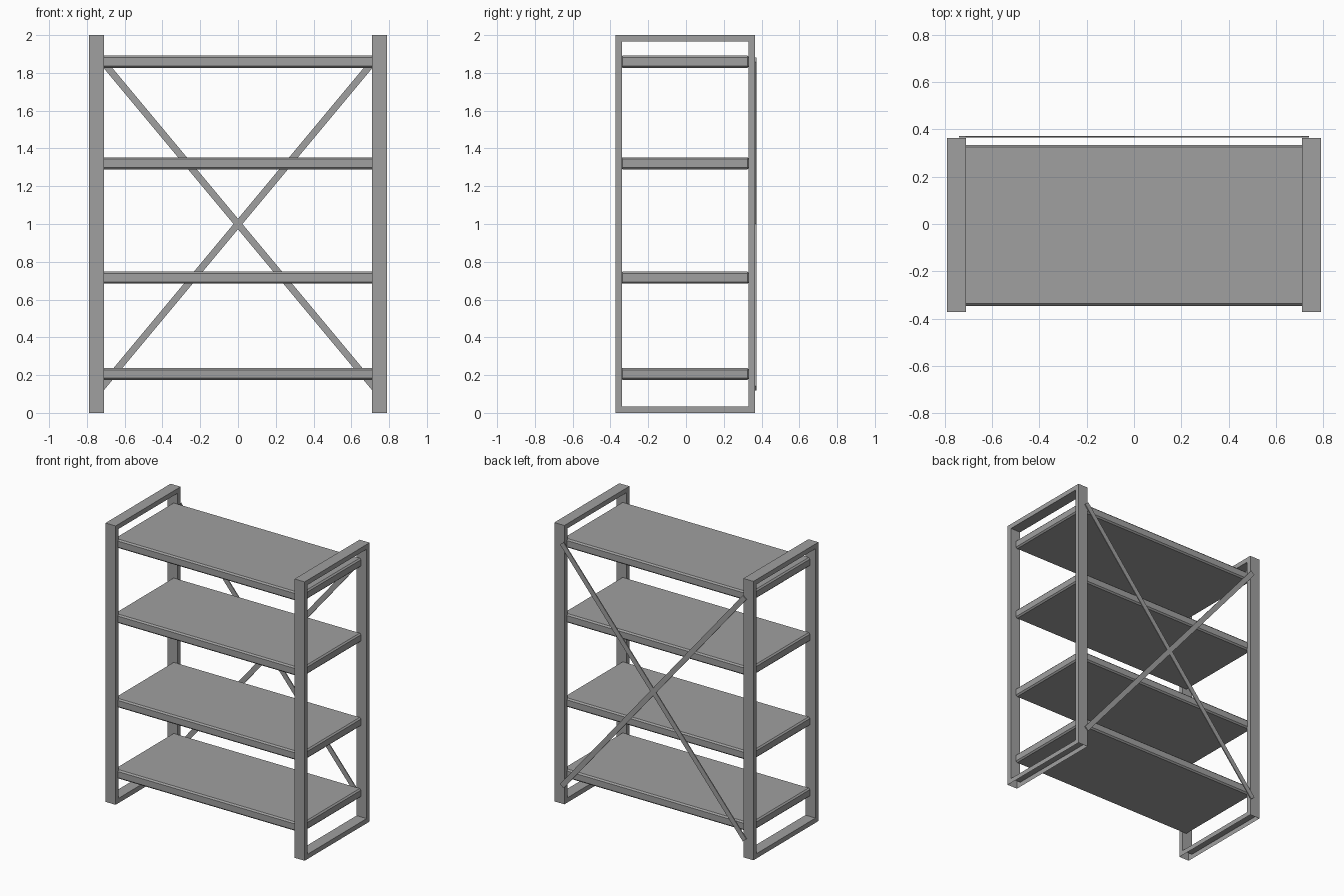
import bpy
import bmesh
import math
from mathutils import Matrix

cube = bpy.data.objects.get("Cube")
if cube:
    bpy.data.objects.remove(cube, do_unlink=True)

# Single painted metal colour
GREY = (0.35, 0.35, 0.35, 1.0)
metal = bpy.data.materials.new("grey_metal")
metal.use_nodes = True
metal.diffuse_color = GREY
metal.node_tree.nodes["Principled BSDF"].inputs["Base Color"].default_value = GREY

FRONT, BACK = -0.373, 0.364
INNER, OUTER = 0.71, 0.79
HEIGHT, WALL = 2.0, 0.034


def finish(name, bm):
    bmesh.ops.recalc_face_normals(bm, faces=bm.faces)
    mesh = bpy.data.meshes.new(name)
    bm.to_mesh(mesh)
    bm.free()
    mesh.materials.append(metal)
    obj = bpy.data.objects.new(name, mesh)
    bpy.context.collection.objects.link(obj)
    return obj


def box(name, lo, hi):
    bm = bmesh.new()
    size = [b - a for a, b in zip(lo, hi)]
    centre = [(a + b) / 2 for a, b in zip(lo, hi)]
    matrix = Matrix.Translation(centre) @ Matrix.Diagonal((*size, 1))
    bmesh.ops.create_cube(bm, size=1, matrix=matrix)
    return finish(name, bm)


def rectangle(bm, x, inset):
    y0, y1, z0, z1 = FRONT + inset, BACK - inset, inset, HEIGHT - inset
    return [bm.verts.new((x, y, z)) for y, z in ((y0, z0), (y1, z0), (y1, z1), (y0, z1))]


# Side frames: hollow rectangular loops, open underneath
def side_frame(name, side):
    bm = bmesh.new()
    out_a, out_b = (rectangle(bm, side * x, 0) for x in (INNER, OUTER))
    in_a, in_b = (rectangle(bm, side * x, WALL) for x in (INNER, OUTER))
    for i in range(4):
        j = (i + 1) % 4
        pairs = [(out_a, in_a), (in_a, in_b), (in_b, out_b)]
        if i > 0:
            pairs.append((out_b, out_a))
        for p, q in pairs:
            bm.faces.new((p[i], p[j], q[j], q[i]))
    return finish(name, bm)


for label, side in (("left", 1), ("right", -1)):
    side_frame(label + "_side_frame", side)

# Shelves with chamfered edges
for number, top in enumerate((0.238, 0.748, 1.353, 1.891), 1):
    shelf = box(f"shelf_{number}", (-0.748, -0.346, top - 0.064), (0.748, 0.335, top))
    bevel = shelf.modifiers.new("chamfer", "BEVEL")
    bevel.width = 0.01
    bevel.segments = 1

# Crossed flat braces on the back
for label, turn in (("rising", -1), ("falling", 1)):
    brace = box(label + "_back_brace", (-1.133, -0.0035, -0.018), (1.133, 0.0035, 0.018))
    brace.location = (0, 0.3695, 1)
    brace.rotation_euler.y = turn * math.atan2(0.768, 0.64)
